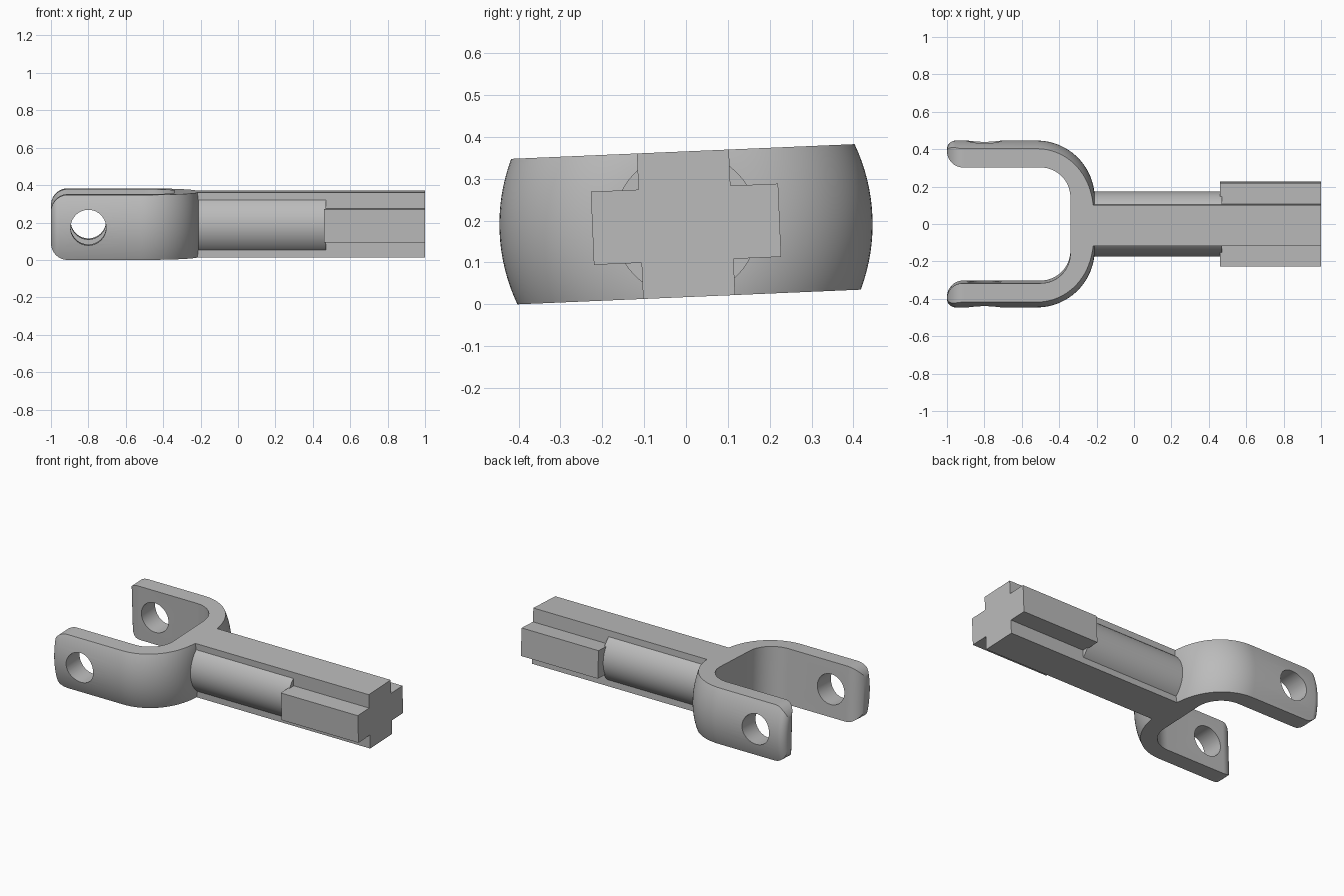
import bpy
import bmesh
from math import cos, sin, pi, radians
from mathutils import Matrix, Vector

if "Cube" in bpy.data.objects:
    bpy.data.objects.remove(bpy.data.objects["Cube"], do_unlink=True)

HALF = 0.174        # half height of the forging
TILT = radians(2.45)

steel = bpy.data.materials.new("grey steel")
steel.use_nodes = True
GREY = (0.5, 0.5, 0.5, 1)
steel.diffuse_color = GREY
steel.node_tree.nodes["Principled BSDF"].inputs["Base Color"].default_value = GREY


def add_object(name, bm):
    bmesh.ops.recalc_face_normals(bm, faces=bm.faces)
    mesh = bpy.data.meshes.new(name)
    bm.to_mesh(mesh)
    bm.free()
    mesh.materials.append(steel)
    obj = bpy.data.objects.new(name, mesh)
    bpy.context.collection.objects.link(obj)
    return obj


def arc(cx, cy, r, start, end, steps=14):
    angles = [radians(start + (end - start) * i / steps) for i in range(steps + 1)]
    return [(cx + r * cos(a), cy + r * sin(a)) for a in angles]


def prism(name, outline, axis, half):
    """Extrude a closed outline (x with y or z) along z or y."""
    bm = bmesh.new()
    place = (lambda a, b: (a, b, -half)) if axis == "z" else (lambda a, b: (a, -half, b))
    face = bm.faces.new([bm.verts.new(place(a, b)) for a, b in outline])
    new = bmesh.ops.extrude_face_region(bm, geom=[face])["geom"]
    step = Vector((0, 0, 2 * half)) if axis == "z" else Vector((0, 2 * half, 0))
    bmesh.ops.translate(bm, vec=step, verts=[v for v in new if isinstance(v, bmesh.types.BMVert)])
    return add_object(name, bm)


def box(name, x0, x1, half_y, half_z):
    return prism(name, [(x0, -half_y), (x1, -half_y), (x1, half_y), (x0, half_y)], "z", half_z)


def cylinder(name, radius, length, matrix):
    bm = bmesh.new()
    bmesh.ops.create_cone(bm, cap_ends=True, segments=64, radius1=radius, radius2=radius,
                          depth=length, matrix=matrix)
    return add_object(name, bm)


def lathe(name, profile, segments=128):
    """Spin an (x, radius) profile about the x axis."""
    bm = bmesh.new()
    verts = [bm.verts.new((x, r, 0)) for x, r in profile]
    edges = [bm.edges.new(pair) for pair in zip(verts, verts[1:])]
    bmesh.ops.spin(bm, geom=verts + edges, cent=(0, 0, 0), axis=(1, 0, 0),
                   angle=2 * pi, steps=segments)
    bmesh.ops.remove_doubles(bm, verts=bm.verts, dist=0.0001)
    return add_object(name, bm)


def combine(obj, other, operation):
    mod = obj.modifiers.new(operation.lower(), "BOOLEAN")
    mod.operation, mod.solver, mod.object = operation, "EXACT", other
    bpy.context.view_layer.objects.active = obj
    bpy.ops.object.modifier_apply(modifier=mod.name)
    bpy.data.objects.remove(other, do_unlink=True)


def finish(obj):
    obj.location.z = 0.1914
    obj.rotation_euler.x = TILT
    bpy.ops.object.select_all(action="DESELECT")
    obj.select_set(True)
    bpy.context.view_layer.objects.active = obj
    bpy.ops.object.shade_smooth_by_angle(angle=radians(25))


# Yoke: turned bell, trimmed to a slab with rounded arm corners
bell = [(-1, 0)] + arc(-0.954, 0.4, 0.046, 180, 90, 8) + arc(-0.52, 0.136, 0.31, 90, 0, 24) + [(-0.21, 0)]
yoke = lathe("yoke", bell)
slab = arc(-0.91, -HALF + 0.09, 0.09, 270, 180) + arc(-0.91, HALF - 0.09, 0.09, 180, 90)
slab += [(0, HALF), (0, -HALF)]
combine(yoke, prism("slab_cutter", slab, "y", 0.6), "INTERSECT")

# Space between the arms, flared at the open end
side = arc(-0.915, 0.395, 0.085, 180, 270) + arc(-0.5, 0.15, 0.16, 90, 0)
gap = [(-1.1, 0.395)] + side
gap += [(x, -y) for x, y in reversed(gap)]
combine(yoke, prism("gap_cutter", gap, "z", 0.4), "DIFFERENCE")

# Pin hole through both arms
across = Matrix.Translation((-0.8, 0, 0)) @ Matrix.Rotation(pi / 2, 4, "X")
combine(yoke, cylinder("pin_cutter", 0.095, 1.4, across), "DIFFERENCE")
finish(yoke)

# Shaft: upright bar, round neck and cross-shaped end
shaft = box("shaft", -0.23, 1, 0.11, HALF)
along = Matrix.Translation((0.12, 0, 0)) @ Matrix.Rotation(pi / 2, 4, "Y")
combine(shaft, cylinder("neck", 0.1735, 0.7, along), "UNION")
combine(shaft, box("cross_bar", 0.46, 1, 0.224, 0.0875), "UNION")
finish(shaft)
